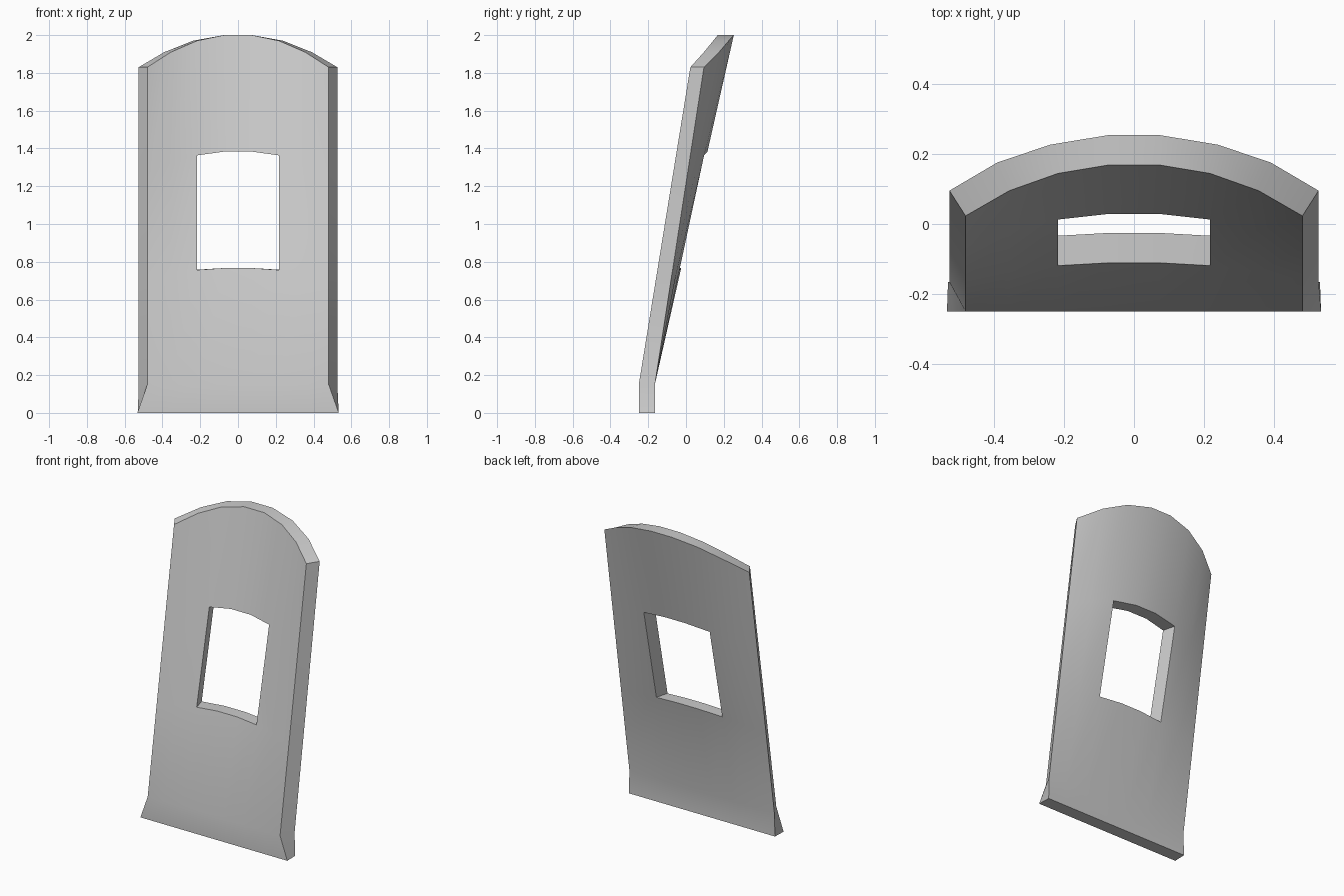
import bpy, bmesh

if "Cube" in bpy.data.objects:
    bpy.data.objects.remove(bpy.data.objects["Cube"])

# Half outlines of the curved top edge, centre to side: (x, y, z)
FRONT_TOP = [(0.073, 0.168, 2.0), (0.217, 0.144, 1.97), (0.355, 0.095, 1.91), (0.48, 0.023, 1.83)]
BACK_TOP = [(0.075, 0.253, 2.0), (0.239, 0.226, 1.97), (0.39, 0.175, 1.91), (0.526, 0.095, 1.83)]
BEND_Z = 0.15
COLS, ROWS = 8, 5


def sheet(bm, half_top, foot_y, foot_x):
    """Grid lofted from a straight foot up to the curved top edge."""
    top = [(-x, y, z) for x, y, z in reversed(half_top)] + half_top
    flare = foot_x / half_top[-1][0]
    rows = [[bm.verts.new((x * flare, foot_y, 0)) for x, y, z in top]]
    for t in (0, 1 / 3, 2 / 3, 1):
        rows.append([bm.verts.new((x, foot_y + (y - foot_y) * t, BEND_Z + (z - BEND_Z) * t))
                     for x, y, z in top])
    return rows


bm = bmesh.new()
front = sheet(bm, FRONT_TOP, -0.25, 0.533)
back = sheet(bm, BACK_TOP, -0.165, 0.53)
twin = {f: b for fr, br in zip(front, back) for f, b in zip(fr, br)}

# Front and back skins, leaving out the three window cells
for r in range(ROWS - 1):
    for c in range(COLS - 1):
        if r == 2 and c in (2, 3, 4):
            continue
        cell = [front[r][c], front[r][c + 1], front[r + 1][c + 1], front[r + 1][c]]
        bm.faces.new(cell)
        bm.faces.new([twin[v] for v in reversed(cell)])

# Close the rim and line the windows
for e in [e for e in bm.edges if e.is_boundary and e.verts[0] in twin]:
    a, b = e.verts
    bm.faces.new((a, b, twin[b], twin[a]))

bmesh.ops.recalc_face_normals(bm, faces=bm.faces)
mesh = bpy.data.meshes.new("chair_back")
bm.to_mesh(mesh)
bm.free()
obj = bpy.data.objects.new("chair_back", mesh)
bpy.context.collection.objects.link(obj)
bpy.context.view_layer.objects.active = obj
obj.select_set(True)
bpy.ops.object.shade_smooth_by_angle(angle=0.52)
